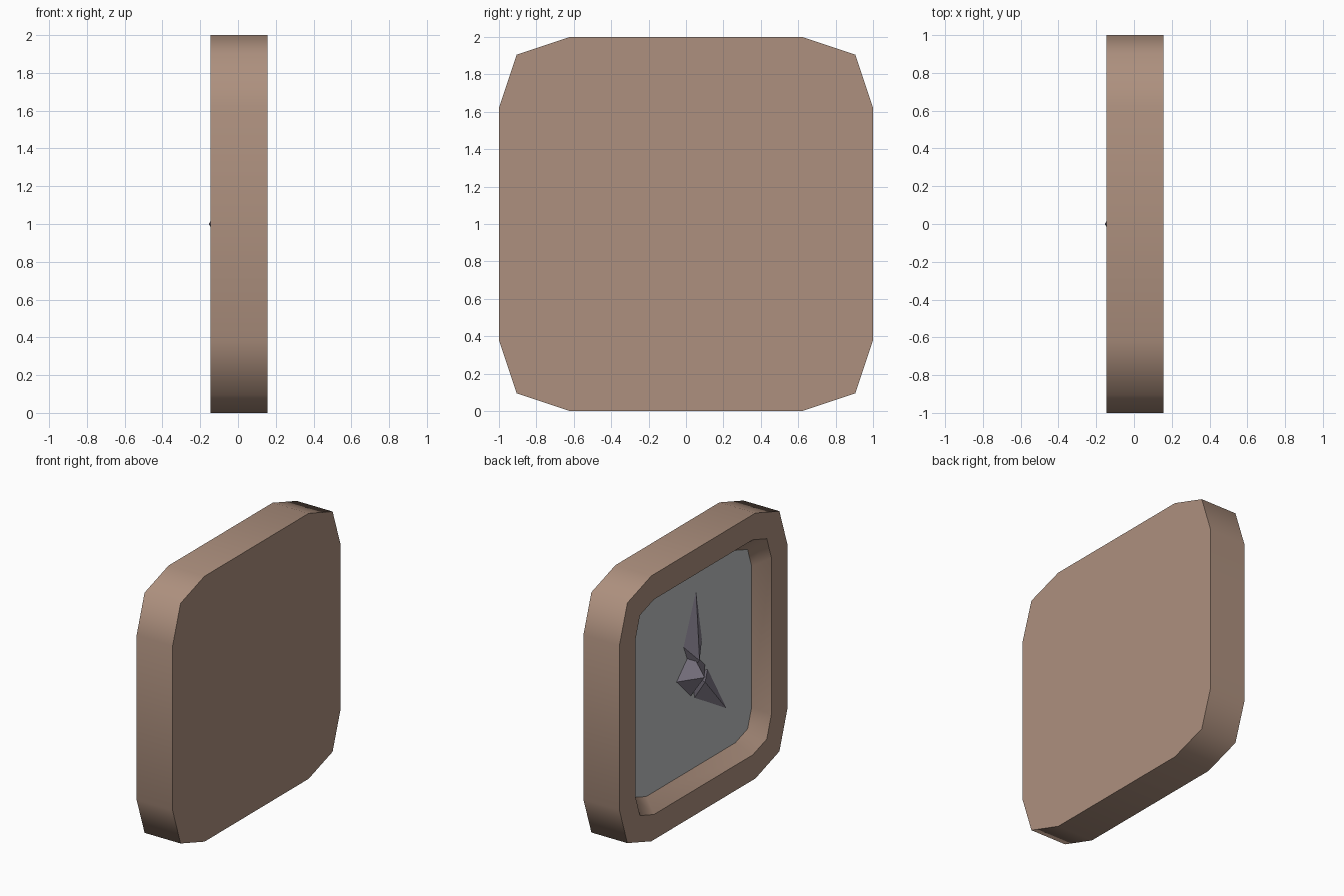
import bpy, bmesh, math
from mathutils import Vector

cube = bpy.data.objects.get("Cube")
if cube:
    bpy.data.objects.remove(cube)

BACK, RIM, FACE = 0.155, -0.145, -0.04   # x of back, rim and dial planes


def material(name, rgb):
    m = bpy.data.materials.new(name)
    m.use_nodes = True
    color = (*rgb, 1)
    m.diffuse_color = color
    m.node_tree.nodes["Principled BSDF"].inputs["Base Color"].default_value = color
    return m


wood = material("tan_wood", (0.42, 0.28, 0.21))
grey = material("dial_grey", (0.52, 0.54, 0.55))
dark = material("dark_metal", (0.23, 0.205, 0.26))


def finish(name, bm, mat):
    bmesh.ops.recalc_face_normals(bm, faces=bm.faces)
    mesh = bpy.data.meshes.new(name)
    bm.to_mesh(mesh)
    bm.free()
    mesh.materials.append(mat)
    obj = bpy.data.objects.new(name, mesh)
    bpy.context.collection.objects.link(obj)
    return obj


def loop(bm, x, side, diag, flat):
    """Square ring with two-segment rounded corners in the plane x."""
    ring = []
    for i in range(4):
        c, s = round(math.cos(i * math.pi / 2)), round(math.sin(i * math.pi / 2))
        for y, z in ((side, flat), (diag, diag), (flat, side)):
            ring.append(bm.verts.new((x, y * c - z * s, 1 + y * s + z * c)))
    return ring


def bridge(bm, a, b, smooth):
    for i in range(len(a)):
        j = (i + 1) % len(a)
        bm.faces.new((a[i], a[j], b[j], b[i])).smooth = smooth


# Frame: solid back, outer wall, flat rim and sloped recess wall
OUTER, INNER, DIAL = (1, 0.905, 0.62), (0.81, 0.755, 0.589), (0.725, 0.676, 0.53)
bm = bmesh.new()
back = loop(bm, BACK, *OUTER)
front = loop(bm, RIM, *OUTER)
lip = loop(bm, RIM, *INNER)
floor = loop(bm, FACE, *DIAL)
bm.faces.new(back)
bridge(bm, back, front, True)
bridge(bm, front, lip, False)
bridge(bm, lip, floor, True)
finish("clock_frame", bm, wood)

# Dial closing the recess
bm = bmesh.new()
dial_face = bm.faces.new(loop(bm, FACE, *DIAL))
dial = finish("clock_dial", bm, grey)
if dial.data.polygons[0].normal.x > 0:
    dial.data.flip_normals()


def pyramid(name, outline, peak, height, angle=0):
    """Low pyramid on the dial; points are (across, along) the hand."""
    c, s = math.cos(angle), math.sin(angle)

    def place(p, h):
        return Vector((FACE - h, p[0] * c - p[1] * s, 1 + p[0] * s + p[1] * c))

    bm = bmesh.new()
    base = [bm.verts.new(place(p, 0)) for p in outline]
    top = bm.verts.new(place(peak, height))
    bm.faces.new(base)
    for i in range(len(base)):
        bm.faces.new((base[i], base[(i + 1) % len(base)], top))
    return finish(name, bm, dark)


def hand(name, length, shoulder, angle):
    outline = [(0, length), (0.11, shoulder), (0, 0.02), (-0.11, shoulder)]
    pyramid(name, outline, (0, 0.11), 0.065, angle)


# Hub and two hands
pyramid("hub", [(0.17, 0), (0, 0.17), (-0.17, 0), (0, -0.17)], (0, 0), 0.115)
hand("minute_hand", 0.6, 0.22, math.radians(6))
hand("hour_hand", 0.6, 0.173, math.radians(135))
